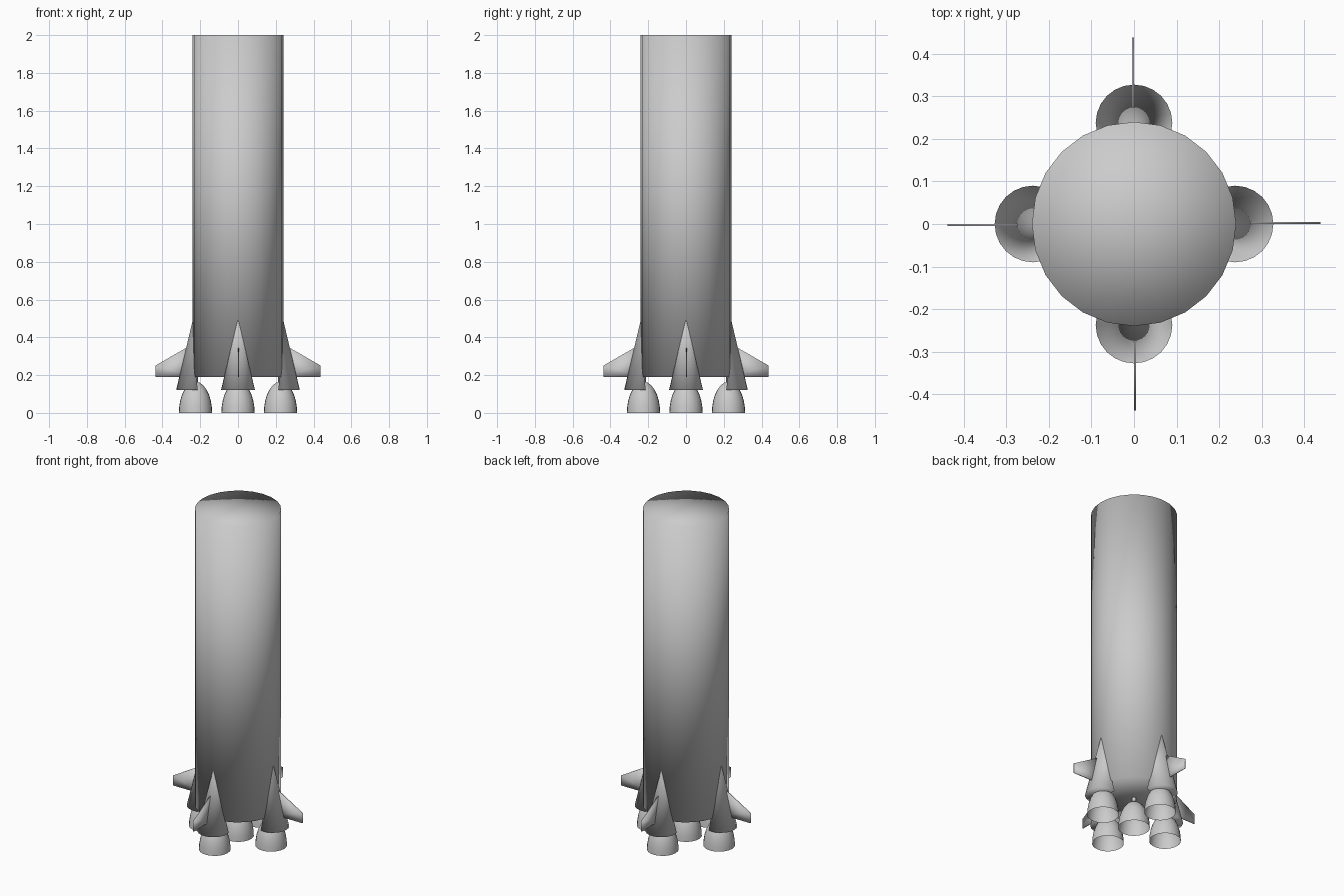
import bpy, bmesh, math
from mathutils import Matrix

if "Cube" in bpy.data.objects:
    bpy.data.objects.remove(bpy.data.objects["Cube"])

SIDES = 24

grey = bpy.data.materials.new("plain_grey")
grey.diffuse_color = (0.6, 0.6, 0.6, 1)
grey.use_nodes = True
grey.node_tree.nodes["Principled BSDF"].inputs["Base Color"].default_value = grey.diffuse_color


def finish(bm, name, offset=0.0, turn=0.0):
    """Turn a bmesh into a smooth object, moved outwards and spun round z."""
    bm.transform(Matrix.Rotation(turn, 4, 'Z') @ Matrix.Translation((offset, 0, 0)))
    for f in bm.faces:
        f.smooth = True
    mesh = bpy.data.meshes.new(name)
    bm.to_mesh(mesh)
    bm.free()
    mesh.materials.append(grey)
    ob = bpy.data.objects.new(name, mesh)
    bpy.context.collection.objects.link(ob)
    return ob


def lathe(profile, arc_steps=None):
    """Revolve (radius, z) points, listed upwards; arc_steps limits the sweep."""
    bm = bmesh.new()
    step = math.tau / SIDES
    full = arc_steps is None
    count = SIDES if full else arc_steps + 1
    start = 0 if full else -arc_steps / 2 * step
    rings = []
    for r, z in profile:
        if r == 0:
            rings.append([bm.verts.new((0, 0, z))] * count)
        else:
            rings.append([bm.verts.new((r * math.cos(start + i * step),
                                        r * math.sin(start + i * step), z))
                          for i in range(count)])
    for a, b in zip(rings, rings[1:]):
        for i in range(count if full else count - 1):
            j = (i + 1) % count
            loop = list(dict.fromkeys((a[i], a[j], b[j], b[i])))
            bm.faces.new(loop)
    return bm, rings


# Main tube
bm, _ = lathe([(0, 0.19), (0.24, 0.19), (0.24, 2.0), (0, 2.0)])
finish(bm, "body")

# Open engine bell and the thin feed pipe above it
BELL = [(0.088, 0), (0.0865, 0.03), (0.081, 0.065), (0.072, 0.095),
        (0.059, 0.122), (0.042, 0.145), (0.022, 0.16), (0, 0.166)]
PIPE = [(0.012, 0.155), (0.012, 0.2)]


def engine(name, offset=0.0, turn=0.0):
    bm, _ = lathe(BELL)
    finish(bm, name + "_bell", offset, turn)
    bm, _ = lathe(PIPE)
    finish(bm, name + "_pipe", offset, turn)


def fairing(name, turn):
    """Cone hugging the tube, trimmed flat on the inner side."""
    bm, rings = lathe([(0, 0.12), (0.09, 0.12), (0, 0.5)], arc_steps=14)
    centre, first, last, apex = rings[0][0], rings[1][0], rings[1][-1], rings[2][0]
    bm.faces.new((centre, first, last))
    bm.faces.new([bm.verts.new(v.co) for v in (last, first, apex)])
    finish(bm, name, 0.2375, turn)


def fin(name, turn):
    """Thin swept plate."""
    bm = bmesh.new()
    outline = [(0.235, 0.19), (0.438, 0.19), (0.438, 0.25), (0.235, 0.367)]
    face = bm.faces.new([bm.verts.new((x, 0, z)) for x, z in outline])
    ext = bmesh.ops.extrude_face_region(bm, geom=[face])
    moved = [g for g in ext["geom"] if isinstance(g, bmesh.types.BMVert)]
    bmesh.ops.translate(bm, verts=moved, vec=(0, 0.005, 0))
    bmesh.ops.recalc_face_normals(bm, faces=bm.faces)
    finish(bm, name, 0, turn)


# Centre engine, then four engine groups round the base
engine("centre_engine")
for k, side in enumerate(("right", "back", "left", "front")):
    turn = k * math.pi / 2
    engine(side + "_engine", 0.225, turn)
    fairing(side + "_fairing", turn)
    fin(side + "_fin", turn)
